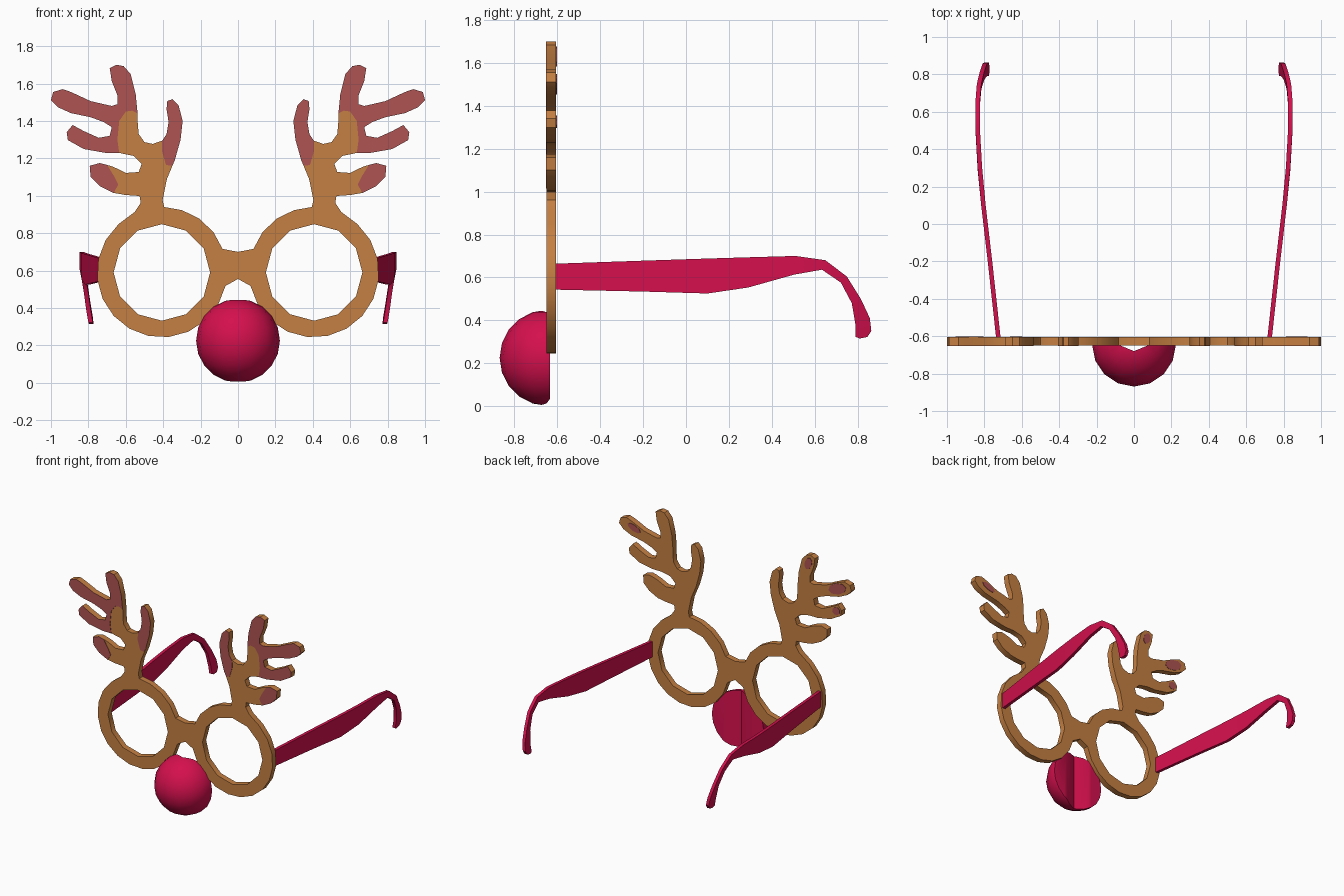
import bpy, bmesh, math
from mathutils import Vector

if "Cube" in bpy.data.objects:
    bpy.data.objects.remove(bpy.data.objects["Cube"])


def material(name, rgb):
    m = bpy.data.materials.new(name)
    m.diffuse_color = (*rgb, 1)
    m.use_nodes = True
    m.node_tree.nodes["Principled BSDF"].inputs["Base Color"].default_value = m.diffuse_color
    return m


brown = material("brown", (0.56, 0.215, 0.055))
dusky_red = material("dusky_red", (0.42, 0.088, 0.085))
crimson = material("crimson", (0.66, 0.005, 0.075))


def finish(bm, name, mat, angle=35):
    bmesh.ops.recalc_face_normals(bm, faces=bm.faces)
    me = bpy.data.meshes.new(name)
    bm.to_mesh(me)
    bm.free()
    me.materials.append(mat)
    ob = bpy.data.objects.new(name, me)
    bpy.context.collection.objects.link(ob)
    bpy.ops.object.select_all(action='DESELECT')
    ob.select_set(True)
    bpy.context.view_layer.objects.active = ob
    bpy.ops.object.shade_smooth_by_angle(angle=math.radians(angle))
    return ob


def mirror(loop):
    return [(-x, z) for x, z in reversed(loop)]


def plate(name, loops, y0, y1, mat):
    """Fill closed x/z loops (inner loops become holes), thickened from y0 to y1."""
    bm = bmesh.new()
    for loop in loops:
        vs = [bm.verts.new((x, y0, z)) for x, z in loop]
        for a, b in zip(vs, vs[1:] + vs[:1]):
            bm.edges.new((a, b))
    bmesh.ops.triangle_fill(bm, edges=bm.edges[:], use_beauty=True, normal=(0, -1, 0))
    ext = bmesh.ops.extrude_face_region(bm, geom=bm.faces[:], use_keep_orig=True)
    for v in ext["geom"]:
        if isinstance(v, bmesh.types.BMVert):
            v.co.y = y1
    return finish(bm, name, mat)


def arc(r, degrees, cx=0.407, cz=0.59):
    return [(cx + r * math.cos(math.radians(a)), cz + r * math.sin(math.radians(a)))
            for a in degrees]


# Antler outline, tine by tine, going up the inner edge and down the outer edge
inner_tine = [(.338, 1.19), (.307, 1.30), (.296, 1.40), (.318, 1.485), (.35, 1.517),
              (.378, 1.506), (.382, 1.463), (.371, 1.394), (.382, 1.33), (.405, 1.295)]
fork = [(.456, 1.277), (.50, 1.287), (.531, 1.33), (.537, 1.40)]
upper_tines = [(.537, 1.44), (.547, 1.544), (.574, 1.65), (.611, 1.693), (.649, 1.70),
               (.686, 1.683), (.675, 1.613), (.643, 1.533), (.643, 1.49), (.675, 1.48),
               (.788, 1.506), (.894, 1.555), (.937, 1.57), (.988, 1.555), (1.0, 1.512),
               (.964, 1.474), (.894, 1.442), (.788, 1.42), (.718, 1.394), (.675, 1.367),
               (.686, 1.32), (.745, 1.31), (.825, 1.346), (.884, 1.378), (.916, 1.34),
               (.91, 1.298), (.825, 1.25), (.707, 1.229), (.635, 1.229)]
notch = [(.558, 1.213), (.515, 1.17), (.531, 1.127), (.60, 1.122), (.665, 1.154)]
low_tine = [(.70, 1.165), (.74, 1.175), (.793, 1.16), (.788, 1.10), (.74, 1.052), (.665, 1.015)]
base = [(.60, 1.004), (.526, .999), (.52, .962), (.553, .913)]

# Spectacle front: bridge, ring and antlers in one plate with two lens openings
half = ([(.083, .716)] + arc(.35, (142, 125, 108, 92)) + [(.403, .977), (.38, 1.09)]
        + inner_tine + fork + upper_tines + notch + low_tine + base
        + arc(.347, range(48, -163, -18)) + [(.067, .518)])
outline = [(0, .70)] + half + [(0, .555)] + mirror(half)
lens = arc(.258, range(0, 360, 30))
plate("frame_with_antlers", [outline, lens, mirror(lens)], -.65, -.605, brown)

# Painted antler tips on the front
patches = [inner_tine + [(.407, 1.24), (.385, 1.165), (.355, 1.16)],
           upper_tines + [(.645, 1.30), (.635, 1.40), (.60, 1.45), (.565, 1.455)],
           low_tine + [(.64, 1.06), (.66, 1.10)]]
plate("painted_tips", patches + [mirror(p) for p in patches], -.653, -.65, dusky_red)


# Small paint spots on the back
def spot(x, z, length, width, tilt):
    c, s = math.cos(tilt), math.sin(tilt)
    return [(x + u * length * c - v * width * s, z + u * length * s + v * width * c)
            for u, v in arc(1, range(0, 360, 45), 0, 0)]


plate("back_spots", [spot(-.63, 1.63, .05, .03, -1.2), spot(-.88, 1.50, .08, .042, -.35),
                     spot(-.87, 1.325, .035, .03, -.4), spot(.87, 1.505, .06, .025, .35)],
      -.605, -.602, dusky_red)

# Nose: half a ball with a shallow V groove down its back
C = Vector((0, -.645, .225))
bm = bmesh.new()
bmesh.ops.create_uvsphere(bm, u_segments=16, v_segments=10, radius=.224)
bmesh.ops.translate(bm, verts=bm.verts, vec=C)
for co, no, fill in (((0, -.635, 0), (0, 1, 0), True),
                     ((0, -.68, 0), (-.42, 1, 0), True),
                     ((0, 0, 0), (-1, 0, 0), False)):
    cut = bmesh.ops.bisect_plane(bm, geom=bm.verts[:] + bm.edges[:] + bm.faces[:],
                                 plane_co=co, plane_no=no, clear_outer=True)
    if fill:
        bmesh.ops.holes_fill(bm, edges=[e for e in bm.edges if e.is_boundary], sides=0)
bmesh.ops.mirror(bm, geom=bm.verts[:] + bm.edges[:] + bm.faces[:], axis='X', merge_dist=.001)
bmesh.ops.remove_doubles(bm, verts=bm.verts, dist=.0005)
finish(bm, "nose", crimson, 40)

# Temple arms: stations of (outer x, top y, top z, bottom y, bottom z)
stations = [(.737, -.61, .664, -.61, .543), (.782, -.2, .678, -.2, .534),
            (.817, .1, .688, .1, .525), (.836, .3, .694, .29, .553),
            (.848, .51, .70, .504, .613), (.848, .65, .68, .634, .636),
            (.84, .75, .604, .722, .576), (.824, .815, .50, .773, .48),
            (.81, .857, .41, .79, .38), (.80, .864, .35, .79, .323),
            (.797, .845, .322, .81, .315)]
for side, name in ((1, "right_temple"), (-1, "left_temple")):
    bm = bmesh.new()
    rings = [[bm.verts.new((side * px, y, z)) for px, y, z in
              ((x, ty, tz), (x, by, bz), (x - .024, by, bz), (x - .024, ty, tz))]
             for x, ty, tz, by, bz in stations]
    for a, b in zip(rings, rings[1:]):
        for i in range(4):
            j = (i + 1) % 4
            bm.faces.new((a[i], a[j], b[j], b[i]))
    bm.faces.new(rings[0])
    bm.faces.new(rings[-1])
    finish(bm, name, crimson)
